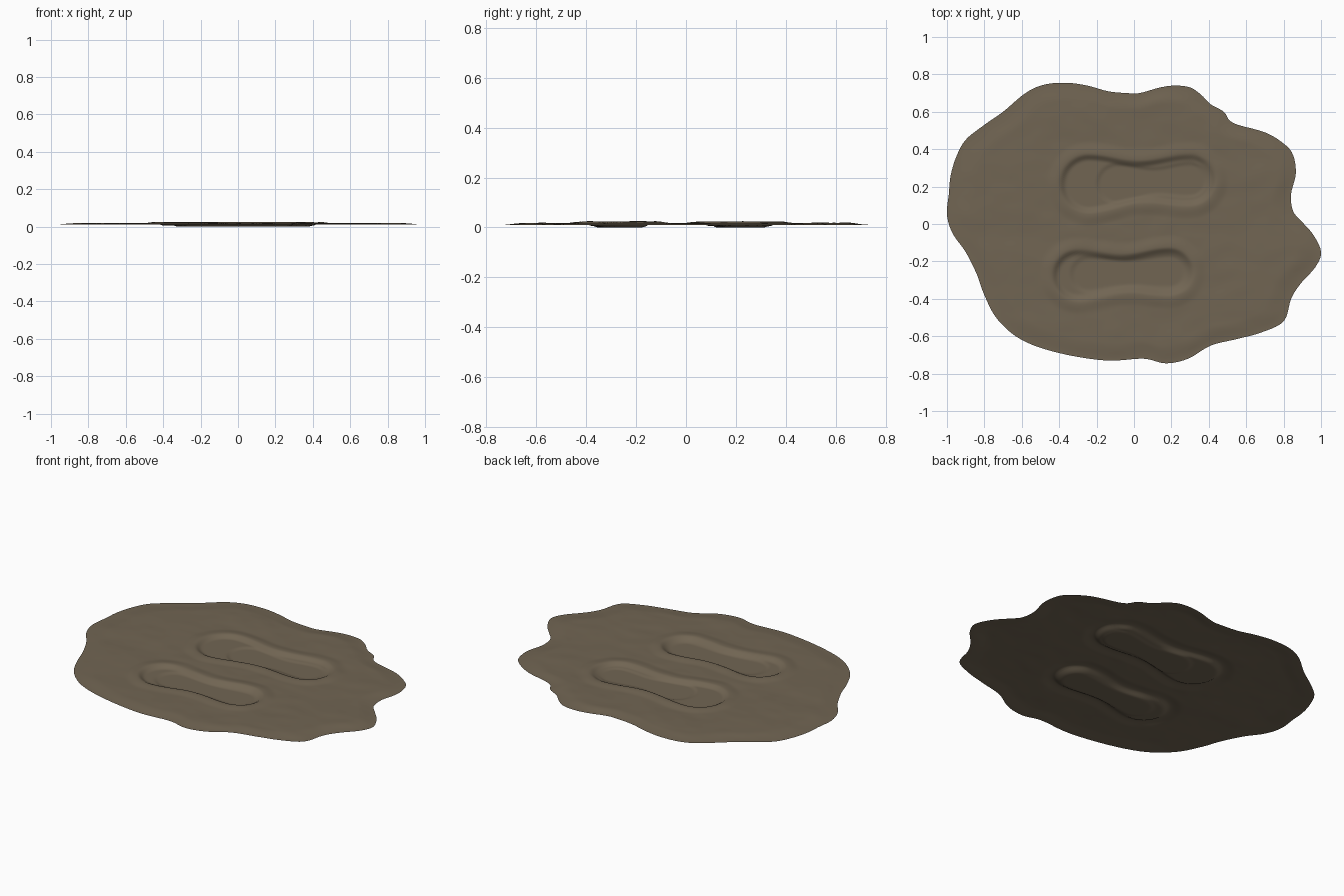
import bpy, bmesh, math
from mathutils import Vector, noise

if "Cube" in bpy.data.objects:
    bpy.data.objects.remove(bpy.data.objects["Cube"])

# Uneven outline of the mud patch, counterclockwise
OUTLINE = [(1.0, -.15), (.96, -.06), (.90, .01), (.85, .07), (.84, .16), (.865, .27),
           (.85, .37), (.80, .43), (.70, .49), (.53, .54), (.48, .60), (.41, .64),
           (.36, .69), (.30, .73), (.22, .74), (.14, .73), (.03, .70), (-.04, .70),
           (-.14, .71), (-.25, .74), (-.36, .755), (-.48, .745), (-.58, .70), (-.70, .60),
           (-.80, .53), (-.90, .45), (-.95, .36), (-.98, .26), (-.99, .16), (-1.0, .05),
           (-.97, -.05), (-.90, -.15), (-.84, -.27), (-.80, -.38), (-.73, -.51), (-.60, -.62),
           (-.40, -.69), (-.15, -.73), (.05, -.72), (.17, -.745), (.29, -.72), (.41, -.65),
           (.55, -.615), (.68, -.58), (.80, -.52), (.84, -.40), (.89, -.32), (.97, -.23)]

# Footprints: heel centre, toe centre, end radii, waist pinch, and the deeper inner sole
PRINTS = [
    dict(outer=((-.24, .215), (.30, .235), .145, .125, .035),
         inner=((-.09, .215), (.30, .235), .105, .09, .025)),
    dict(outer=((-.30, -.275), (.19, -.255), .125, .115, .03),
         inner=((-.24, -.27), (.19, -.255), .095, .09, .02)),
]
RINGS, STEPS = 100, 5


def smooth(a, b, x):
    t = max(0.0, min(1.0, (x - a) / (b - a)))
    return t * t * (3 - 2 * t)


def sole_distance(p, shape):
    """Distance outside (+) or inside (-) a capsule pinched at its waist."""
    a, b, ra, rb, pinch = Vector(shape[0]), Vector(shape[1]), *shape[2:]
    t = max(0.0, min(1.0, (p - a).dot(b - a) / (b - a).length_squared))
    radius = ra + (rb - ra) * t - pinch * math.sin(math.pi * t) ** 2
    return (p - a.lerp(b, t)).length - radius


def height(p, t):
    # gentle ripples, thinning toward the rim
    ripple = noise.noise(Vector((p.x * 3.5 + p.y * 1.5, p.y * 7, 1.3)))
    ripple += .5 * noise.noise(Vector((p.x * 9, p.y * 13, 4.1)))
    z = .0125 + .0075 * smooth(0, .13, 1 - t) + .0028 * ripple * smooth(0, .1, 1 - t)
    for f in PRINTS:
        d = sole_distance(p, f["outer"])
        press = 1 - smooth(-.025, .015, d)
        ridge = smooth(-.02, .02, d) * (1 - smooth(.025, .085, d))
        flat = .0085
        z += (flat - z) * press + .0065 * ridge
        z -= .006 * (1 - smooth(-.015, .012, sole_distance(p, f["inner"])))
    return z


def closed_curve(points, steps):
    """Smooth closed curve through the points."""
    pts = [Vector(p) for p in points]
    n = len(pts)
    out = []
    for i in range(n):
        a, b, c, d = (pts[(i + k) % n] for k in (-1, 0, 1, 2))
        for s in range(steps):
            u = s / steps
            out.append(.5 * (2 * b + (c - a) * u + (2 * a - 5 * b + 4 * c - d) * u * u
                             + (3 * b - a - 3 * c + d) * u ** 3))
    return out


# Mud sheet made of concentric rings
rim = closed_curve(OUTLINE, STEPS)
bm = bmesh.new()
centre = bm.verts.new((0, 0, height(Vector((0, 0)), 0)))
previous = None
for r in range(1, RINGS + 1):
    t = r / RINGS
    ring = [bm.verts.new((*(p * t), height(p * t, t))) for p in rim]
    for i in range(len(ring)):
        j = (i + 1) % len(ring)
        if previous:
            bm.faces.new((previous[i], ring[i], ring[j], previous[j]))
        else:
            bm.faces.new((centre, ring[i], ring[j]))
    previous = ring

# Rest the lowest point on the ground
low = min(v.co.z for v in bm.verts)
for v in bm.verts:
    v.co.z -= low
for f in bm.faces:
    f.smooth = True

mesh = bpy.data.meshes.new("mud_patch")
bm.to_mesh(mesh)
bm.free()
mud = bpy.data.materials.new("mud_brown")
mud.diffuse_color = (.165, .13, .086, 1)
mud.use_nodes = True
mud.node_tree.nodes["Principled BSDF"].inputs["Base Color"].default_value = mud.diffuse_color
mesh.materials.append(mud)
patch = bpy.data.objects.new("mud_patch", mesh)
bpy.context.collection.objects.link(patch)
